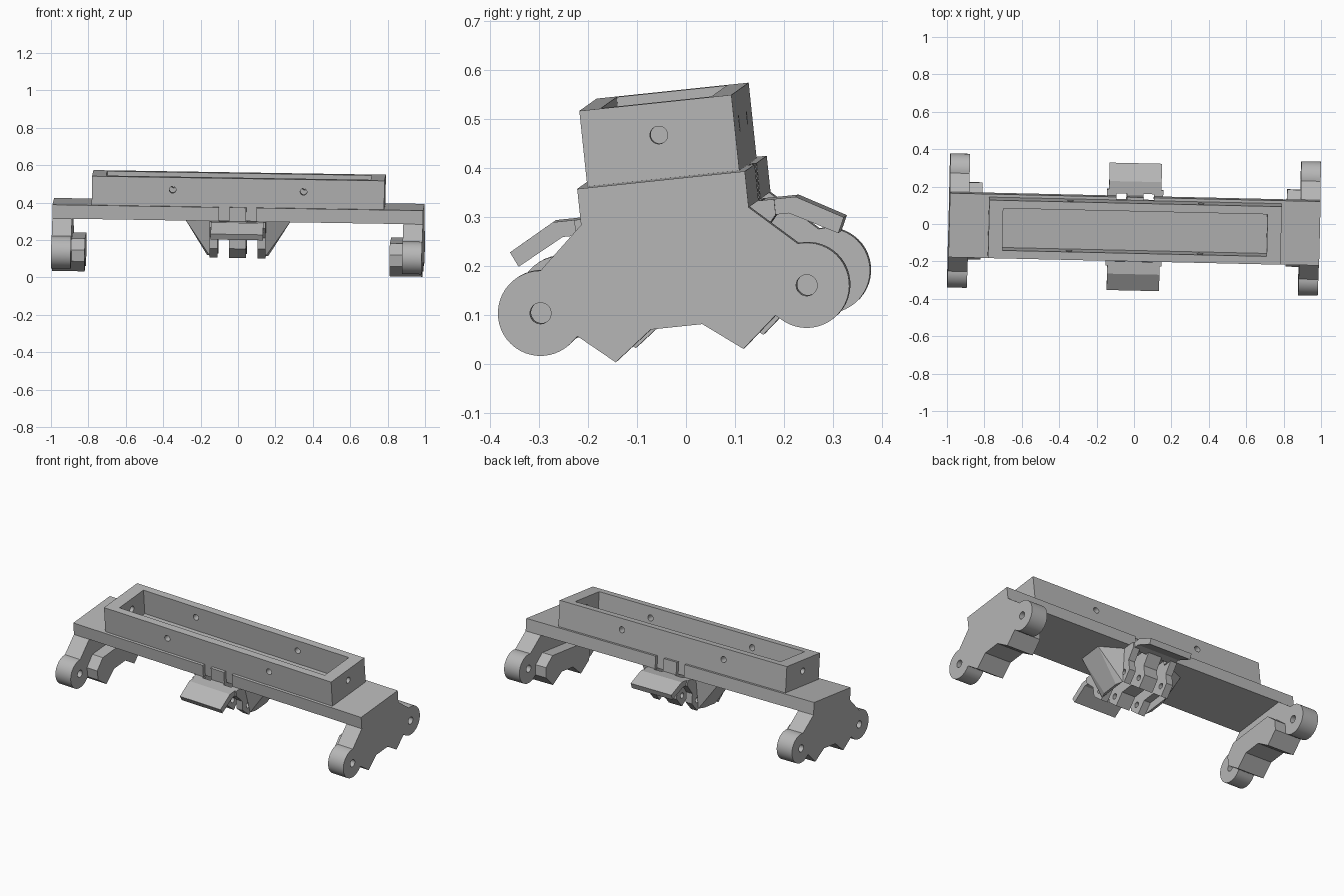
import bpy, bmesh
from math import sin, cos, radians
from mathutils import Matrix, Vector

if "Cube" in bpy.data.objects:
    bpy.data.objects.remove(bpy.data.objects["Cube"])

grey = bpy.data.materials.new("plain_grey")
grey.use_nodes = True
grey.diffuse_color = (0.47, 0.47, 0.47, 1)
grey.node_tree.nodes["Principled BSDF"].inputs["Base Color"].default_value = (0.47, 0.47, 0.47, 1)

# The whole assembly rests at a slight tilt
ax = Vector((1, -0.0225, -0.016)).normalized()
ay = Vector((0.024, cos(radians(6)), sin(radians(6))))
ay = (ay - ax * ay.dot(ax)).normalized()
az = ax.cross(ay)
TILT = Matrix.Translation((-0.002, 0.011, 0.015)) @ Matrix((ax, ay, az)).transposed().to_4x4()


def finish(name, bm):
    bmesh.ops.recalc_face_normals(bm, faces=bm.faces)
    me = bpy.data.meshes.new(name)
    bm.to_mesh(me)
    bm.free()
    me.materials.append(grey)
    ob = bpy.data.objects.new(name, me)
    bpy.context.collection.objects.link(ob)
    ob.matrix_world = TILT
    return ob


def prism(name, outline, x0, x1):
    """Extrude a (depth, height) outline along the width."""
    bm = bmesh.new()
    face = bm.faces.new([bm.verts.new((x0, u, v)) for u, v in outline])
    new = bmesh.ops.extrude_face_region(bm, geom=[face])["geom"]
    moved = [g for g in new if isinstance(g, bmesh.types.BMVert)]
    bmesh.ops.translate(bm, verts=moved, vec=(x1 - x0, 0, 0))
    return finish(name, bm)


def block(name, x0, x1, u0, u1, v0, v1):
    return prism(name, [(u0, v0), (u1, v0), (u1, v1), (u0, v1)], x0, x1)


def rod(centre, axis, radius, length):
    bm = bmesh.new()
    turn = Matrix.Rotation(radians(90), 4, "Y" if axis == "X" else "X")
    bmesh.ops.create_cone(bm, cap_ends=True, segments=32, radius1=radius, radius2=radius,
                          depth=length, matrix=Matrix.Translation(centre) @ turn)
    return finish("cutter", bm)


def cut(ob, cutters):
    for c in cutters:
        c.hide_render = True
        mod = ob.modifiers.new("cut", "BOOLEAN")
        mod.object, mod.operation, mod.solver = c, "DIFFERENCE", "EXACT"
        bpy.context.view_layer.objects.active = ob
        bpy.ops.object.modifier_apply(modifier=mod.name)
        bpy.data.objects.remove(c)


def smooth(ob):
    bpy.ops.object.select_all(action="DESELECT")
    ob.select_set(True)
    bpy.context.view_layer.objects.active = ob
    bpy.ops.object.shade_smooth_by_angle(angle=radians(30))


def mirrored(half):
    return half + [(-u, v) for u, v in reversed(half)]


BAR_LOW, BAR_TOP, RIM = 0.304, 0.378, 0.533
END, INNER, BRACKET = 0.991, 0.886, 0.815
BOSS_U, BOSS_V, BOSS_R = 0.273, 0.1335, 0.087


def slots():
    return [block("cutter", min(s * 0.045, s * 0.1), max(s * 0.045, s * 0.1),
                  min(t * 0.153, t * 0.183), max(t * 0.153, t * 0.183), 0.25, BAR_TOP + 0.02)
            for s in (-1, 1) for t in (-1, 1)]


# Long base bar with clip slots
bar = block("base_bar", -END, END, -0.172, 0.172, BAR_LOW, BAR_TOP)
cut(bar, slots())

# Open tray on top, with screw holes in every wall
tray = block("tray", -0.782, 0.782, -0.156, 0.156, BAR_TOP, RIM)
holes = [block("cutter", -0.707, 0.707, -0.113, 0.113, BAR_TOP + 0.004, RIM + 0.1)]
holes += [rod((x, 0, 0.467), "Y", 0.018, 0.5) for x in (-0.35, 0.35)]
holes.append(rod((0, 0, 0.467), "X", 0.018, 1.8))
cut(tray, holes)
smooth(tray)

# End plates with round bosses, and the angular brackets inside them
foot = [(0.053, 0.077), (0.131, 0.018), (0.203, 0.079)]
arc = [(BOSS_U + BOSS_R * cos(radians(a)), BOSS_V + BOSS_R * sin(radians(a)))
       for a in range(-136, 101, 8)]
plate_outline = mirrored(foot + arc + [(0.172, BAR_LOW)])
bracket_outline = mirrored(foot + [(0.207, 0.14), (0.15, 0.197)])
for side, s in (("right", -1), ("left", 1)):
    plate = prism(side + "_end_plate", plate_outline, s * END, s * INNER)
    cut(plate, [rod((s * 0.94, t * BOSS_U, BOSS_V), "X", 0.0215, 0.3) for t in (-1, 1)])
    smooth(plate)
    prism(side + "_inner_bracket", bracket_outline, s * INNER, s * BRACKET)

# Middle ribs with pin holes
rib_outline = mirrored([(0.04, 0.155), (0.1, 0.1), (0.155, 0.155), (0.155, 0.215), (0.205, 0.272),
                        (0.205, BAR_LOW)])
for name, x0, x1 in (("right_rib", -0.15, -0.107), ("middle_rib", -0.045, 0.045),
                     ("left_rib", 0.107, 0.15)):
    rib = prism(name, rib_outline, x0, x1)
    cut(rib, [rod((0, t * 0.105, 0.165), "X", 0.016, 0.5) for t in (-1, 1)])
    smooth(rib)

# Tapered gussets outside the ribs
for side, s in (("right", -1), ("left", 1)):
    bm = bmesh.new()
    corners = [(0.15, 0.13, BAR_LOW), (0.285, 0.07, BAR_LOW), (0.15, 0.09, 0.11), (0.165, 0.05, 0.11)]
    for x, u, v in corners:
        for t in (-1, 1):
            bm.verts.new((s * x, t * u, v))
    bmesh.ops.convex_hull(bm, input=bm.verts)
    bmesh.ops.dissolve_limit(bm, angle_limit=radians(1), verts=bm.verts, edges=bm.edges)
    finish(side + "_gusset", bm)

# Bent release flaps at the front and back
flap = [(0.155, BAR_LOW), (0.249, BAR_LOW), (0.3425, 0.252), (0.328, 0.221), (0.232, 0.272),
        (0.155, 0.272)]
for side, t in (("front", -1), ("back", 1)):
    ob = prism(side + "_flap", [(t * u, v) for u, v in flap], -0.14, 0.14)
    cut(ob, slots())
